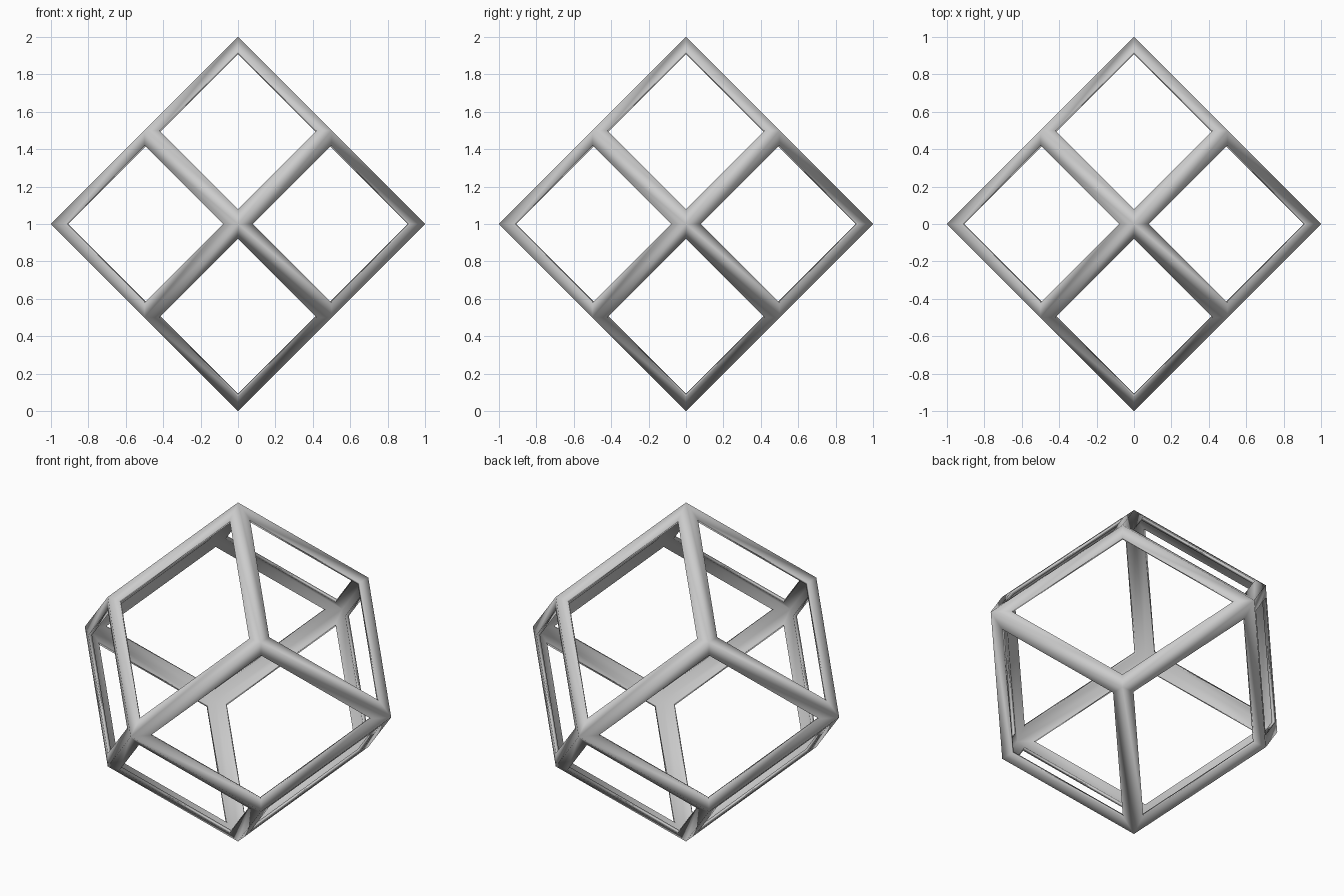
import bpy, bmesh

if "Cube" in bpy.data.objects:
    bpy.data.objects.remove(bpy.data.objects["Cube"])

BORDER = 0.0633    # width of the rim left on each rhombus
THICK = 0.02       # wall thickness of the frame

bm = bmesh.new()

# Rhombic dodecahedron: raise a pyramid on every cube face, then merge triangle pairs
bmesh.ops.create_cube(bm, size=1.0)
cube_edges = bm.edges[:]
bmesh.ops.poke(bm, faces=bm.faces[:], offset=0.5)
for v in bm.verts:
    if len(v.link_edges) == 4:
        v.co = v.co.normalized()          # pyramid tips sit one unit from the centre
bmesh.ops.dissolve_edges(bm, edges=cube_edges, use_verts=False)

# Open a window in each rhombus
panes = bm.faces[:]
bmesh.ops.inset_individual(bm, faces=panes, thickness=BORDER, use_even_offset=True)
bmesh.ops.delete(bm, geom=panes, context='FACES')
bmesh.ops.recalc_face_normals(bm, faces=bm.faces[:])
if sum(f.normal.dot(f.calc_center_median()) for f in bm.faces) < 0:
    bmesh.ops.reverse_faces(bm, faces=bm.faces[:])
bmesh.ops.translate(bm, verts=bm.verts[:], vec=(0, 0, 1))
for f in bm.faces:
    f.smooth = True

mesh = bpy.data.meshes.new("rhombic_frame")
bm.to_mesh(mesh)
bm.free()
frame = bpy.data.objects.new("rhombic_frame", mesh)
bpy.context.collection.objects.link(frame)

# Thicken inwards so the outside stays at full size
sol = frame.modifiers.new("thickness", 'SOLIDIFY')
sol.thickness = THICK
sol.offset = -1
sol.use_even_offset = True
